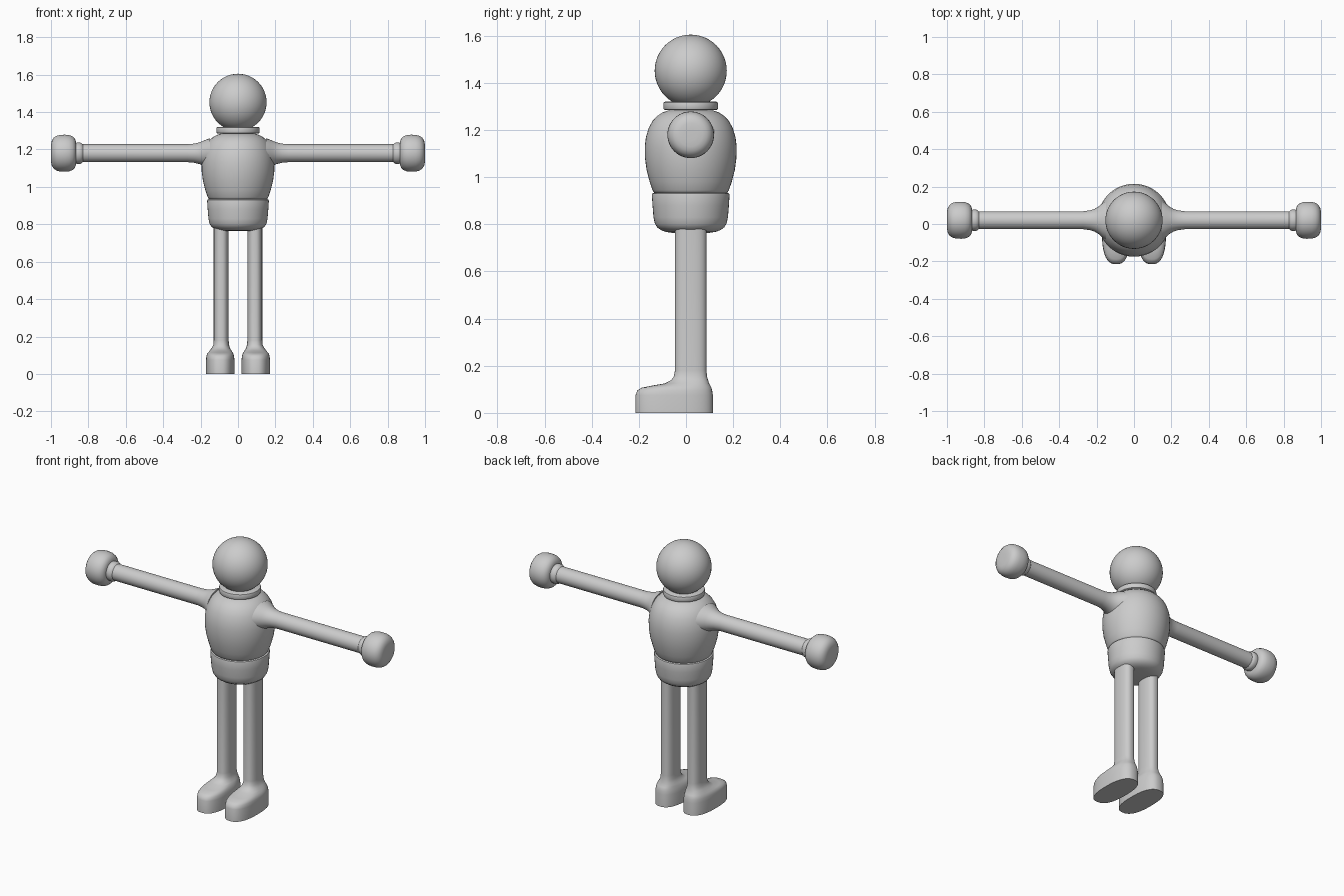
import bpy
import bmesh
import math

if "Cube" in bpy.data.objects:
    bpy.data.objects.remove(bpy.data.objects["Cube"], do_unlink=True)

grey = bpy.data.materials.new("plain grey")
grey.use_nodes = True
COLOUR = (0.6, 0.6, 0.6, 1)
grey.diffuse_color = COLOUR
grey.node_tree.nodes["Principled BSDF"].inputs["Base Color"].default_value = COLOUR
MID_Y = 0.02


def finish(name, bm, mirror=False):
    bmesh.ops.recalc_face_normals(bm, faces=bm.faces)
    mesh = bpy.data.meshes.new(name)
    bm.to_mesh(mesh)
    bm.free()
    mesh.materials.append(grey)
    mesh.shade_smooth()
    mesh.set_sharp_from_angle(angle=math.radians(40))
    obj = bpy.data.objects.new(name, mesh)
    bpy.context.collection.objects.link(obj)
    if mirror:
        obj.modifiers.new("Mirror", "MIRROR")
    return obj


def loft(name, rings, place, power=2.0, sides=48, mirror=False):
    """Skin superellipse rings (w, centre u, centre v, half u, half v)."""
    bm = bmesh.new()
    loops = []
    for w, cu, cv, hu, hv in rings:
        loop = []
        for i in range(sides):
            a = math.tau * i / sides
            c, s = math.cos(a), math.sin(a)
            u = cu + hu * math.copysign(abs(c) ** (2 / power), c)
            v = cv + hv * math.copysign(abs(s) ** (2 / power), s)
            loop.append(bm.verts.new(place(u, v, w)))
        loops.append(loop)
    for low, high in zip(loops, loops[1:]):
        for i in range(sides):
            j = (i + 1) % sides
            bm.faces.new((low[i], low[j], high[j], high[i]))
    bm.faces.new(loops[0])
    bm.faces.new(loops[-1])
    return finish(name, bm, mirror)


def upright(u, v, w):
    return (u, v, w)


def sideways(u, v, w):
    return (w, u + MID_Y, v + 1.18)


def turned(name, profile):
    return loft(name, [(z, 0, MID_Y, r, r) for z, r in profile], upright)


# Head
bm = bmesh.new()
bmesh.ops.create_uvsphere(bm, u_segments=48, v_segments=24, radius=0.153)
finish("head", bm).location = (0, MID_Y, 1.452)

# Collar, torso and hips share one vertical axis
turned("collar", [(1.285, 0.108), (1.288, 0.114), (1.294, 0.116),
                  (1.312, 0.116), (1.318, 0.114), (1.321, 0.108)])
turned("torso", [(0.93, 0.145), (0.934, 0.155), (0.945, 0.162), (0.98, 0.174),
                 (1.03, 0.187), (1.08, 0.194), (1.13, 0.195), (1.17, 0.19),
                 (1.21, 0.178), (1.24, 0.161), (1.26, 0.142), (1.275, 0.119),
                 (1.285, 0.09)])
turned("hips", [(0.764, 0.08), (0.768, 0.105), (0.775, 0.125), (0.787, 0.142),
                (0.803, 0.152), (0.83, 0.158), (0.88, 0.162), (0.925, 0.165),
                (0.931, 0.163), (0.934, 0.157)])

# Arms flare where they join the torso and end in a wrist ring
arm = [(0.15, 0.105, 0.08), (0.17, 0.09, 0.073), (0.19, 0.073, 0.064),
       (0.21, 0.061, 0.057), (0.235, 0.053, 0.051), (0.27, 0.048, 0.048),
       (0.83, 0.048, 0.048), (0.837, 0.054, 0.054), (0.845, 0.057, 0.057),
       (0.862, 0.057, 0.057), (0.872, 0.053, 0.053), (0.89, 0.053, 0.053)]
loft("arms", [(x, 0, 0, hy, hz) for x, hy, hz in arm], sideways, mirror=True)

# Mitten hands
hand = [(0.865, 0.048), (0.867, 0.065), (0.873, 0.079), (0.885, 0.09),
        (0.903, 0.097), (0.925, 0.099), (0.95, 0.098), (0.97, 0.093),
        (0.985, 0.083), (0.995, 0.068), (0.999, 0.05), (1.0, 0.025)]
loft("hands", [(x, 0, 0, r, r) for x, r in hand], sideways, mirror=True)

# Legs widen at the ankle into forward pointing feet
leg = [(0.80, 0.09, 0.02, 0.04, 0.067), (0.18, 0.09, 0.02, 0.04, 0.067),
       (0.155, 0.09, 0.019, 0.042, 0.07), (0.138, 0.092, 0.015, 0.049, 0.079),
       (0.125, 0.093, 0.004, 0.058, 0.094), (0.115, 0.094, -0.022, 0.065, 0.126),
       (0.107, 0.095, -0.04, 0.07, 0.148), (0.095, 0.095, -0.048, 0.074, 0.159),
       (0.075, 0.095, -0.05, 0.076, 0.164), (0.0, 0.095, -0.05, 0.076, 0.165)]
loft("legs_and_feet", leg, upright, power=2.5, mirror=True)
